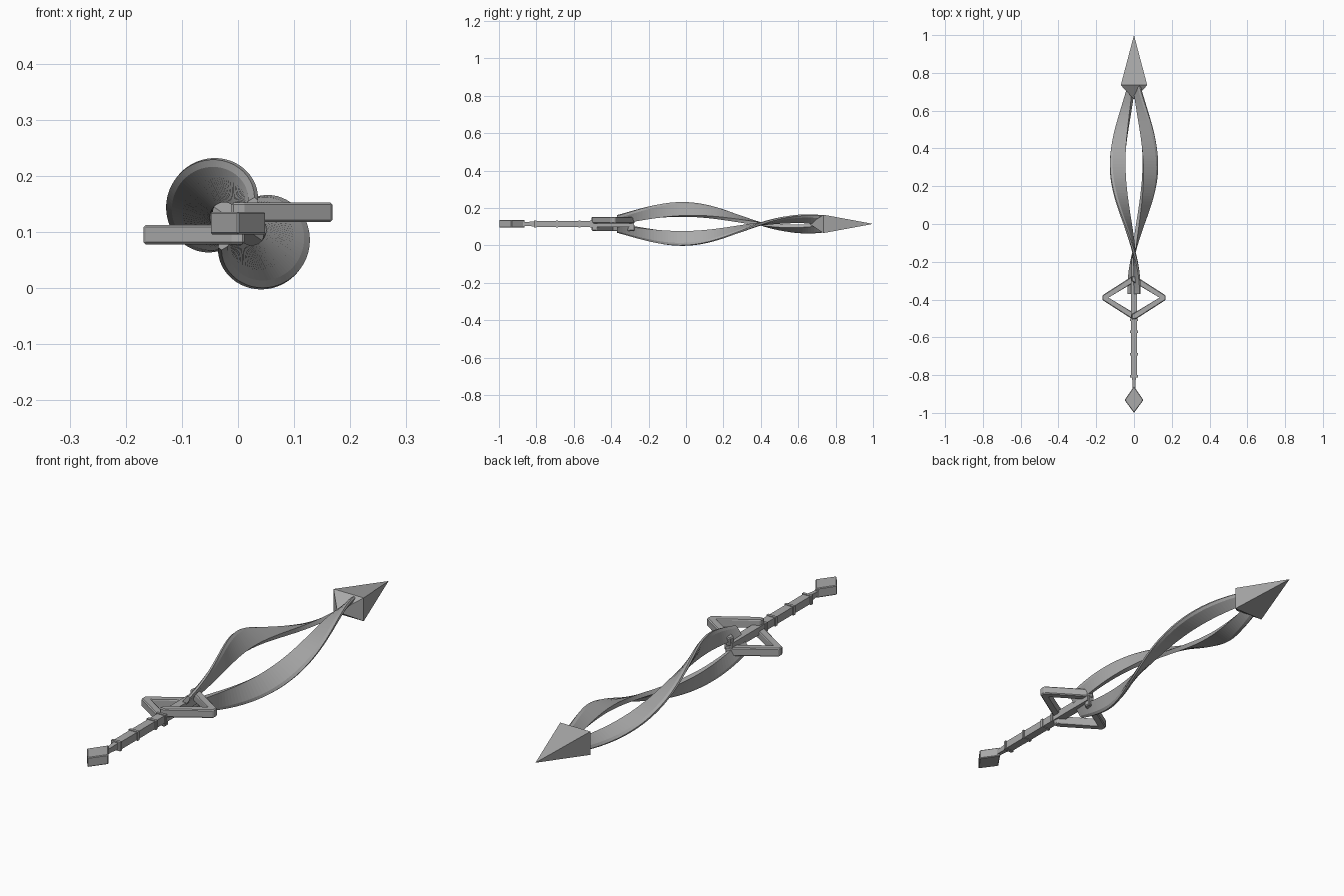
import bpy, bmesh, math

cube = bpy.data.objects.get("Cube")
if cube:
    bpy.data.objects.remove(cube, do_unlink=True)

CZ = 0.115  # height of the long axis

steel = bpy.data.materials.new("plain_grey")
steel.use_nodes = True
GREY = (0.4, 0.4, 0.4, 1)
steel.diffuse_color = GREY
steel.node_tree.nodes["Principled BSDF"].inputs["Base Color"].default_value = GREY


def finish(name, bm, bevel=0):
    bmesh.ops.recalc_face_normals(bm, faces=bm.faces)
    mesh = bpy.data.meshes.new(name)
    bm.to_mesh(mesh)
    bm.free()
    mesh.materials.append(steel)
    obj = bpy.data.objects.new(name, mesh)
    bpy.context.collection.objects.link(obj)
    if bevel:
        mod = obj.modifiers.new("Bevel", "BEVEL")
        mod.width = bevel
        mod.segments = 1
    return obj


def loft(name, rings):
    """Skin a list of equal-length closed rings and cap both ends."""
    bm = bmesh.new()
    rows = [[bm.verts.new(p) for p in ring] for ring in rings]
    n = len(rows[0])
    for a, b in zip(rows, rows[1:]):
        for i in range(n):
            j = (i + 1) % n
            bm.faces.new((a[i], a[j], b[j], b[i]))
    bm.faces.new(rows[0])
    bm.faces.new(rows[-1])
    return finish(name, bm)


def plate(name, outline, z0, z1, bevel):
    """Extrude an xy outline between two heights."""
    bm = bmesh.new()
    face = bm.faces.new([bm.verts.new((x, y, z0)) for x, y in outline])
    top = bmesh.ops.extrude_face_region(bm, geom=[face])["geom"]
    bmesh.ops.translate(bm, vec=(0, 0, z1 - z0),
                        verts=[v for v in top if isinstance(v, bmesh.types.BMVert)])
    return finish(name, bm, bevel)


def box_ring(y, hx, hz):
    return [(sx * hx, y, CZ + sz * hz) for sx, sz in ((-1, -1), (1, -1), (1, 1), (-1, 1))]


# Twin blades: a bowed flat strip on each side, twisted half a turn
Y0, Y1, STEPS = -0.37, 0.73, 72


def blade(name, turn):
    rings = []
    for k in range(STEPS + 1):
        u = k / STEPS
        y = Y0 + (Y1 - Y0) * u
        angle = math.radians(54) + math.pi * u + turn
        c, s = math.cos(angle), math.sin(angle)
        bow = math.sin(math.pi * u)
        inner, outer = 0.004 + 0.048 * bow, 0.055 + 0.082 * bow
        section = ((inner, -0.009), (outer - 0.012, -0.009), (outer, -0.004),
                   (outer, 0.004), (outer - 0.012, 0.009), (inner, 0.009))
        rings.append([(r * c - t * s, y, CZ + r * s + t * c) for r, t in section])
    return loft(name, rings)


blade("upper_blade", 0)
blade("lower_blade", math.pi)

# Spear tip: long pyramid with a short one behind it
bm = bmesh.new()
base = [bm.verts.new(p) for p in box_ring(0.735, 0.07, 0.049)]
for apex_y in (1.0, 0.66):
    apex = bm.verts.new((0, apex_y, CZ))
    for i in range(4):
        bm.faces.new((base[i], base[(i + 1) % 4], apex))
finish("spear_tip", bm)

# Guard: two angled frames, one high on the left and one low on the right
for name, side, z0, z1 in (("left_guard", 1, 0.118, 0.153), ("right_guard", -1, 0.078, 0.113)):
    half = [(-0.012, 0.115), (0.012, 0.112), (0.168, 0.012)]
    inside = [(0.135, 0), (-0.012, 0.088)]
    outline = half + [(x, -y) for x, y in reversed(half)]
    outline += [(x, -y) for x, y in reversed(inside)] + inside
    plate(name, [(side * x, y - 0.39) for x, y in outline], z0, z1, 0.004)

# Grip, raised bands and neck
loft("grip", [box_ring(-0.81, 0.017, 0.016), box_ring(-0.28, 0.017, 0.016)])
for i, y in enumerate((-0.806, -0.69, -0.57, -0.507)):
    loft(f"grip_band_{i + 1}", [box_ring(y - 0.006, 0.021, 0.019), box_ring(y + 0.006, 0.021, 0.019)])
loft("neck", [box_ring(-0.89, 0.008, 0.012), box_ring(-0.855, 0.008, 0.010),
              box_ring(-0.81, 0.010, 0.014)])

# Diamond pommel
plate("pommel", [(0, -1.0), (0.05, -0.932), (0, -0.86), (-0.05, -0.932)],
      CZ - 0.019, CZ + 0.021, 0.003)
